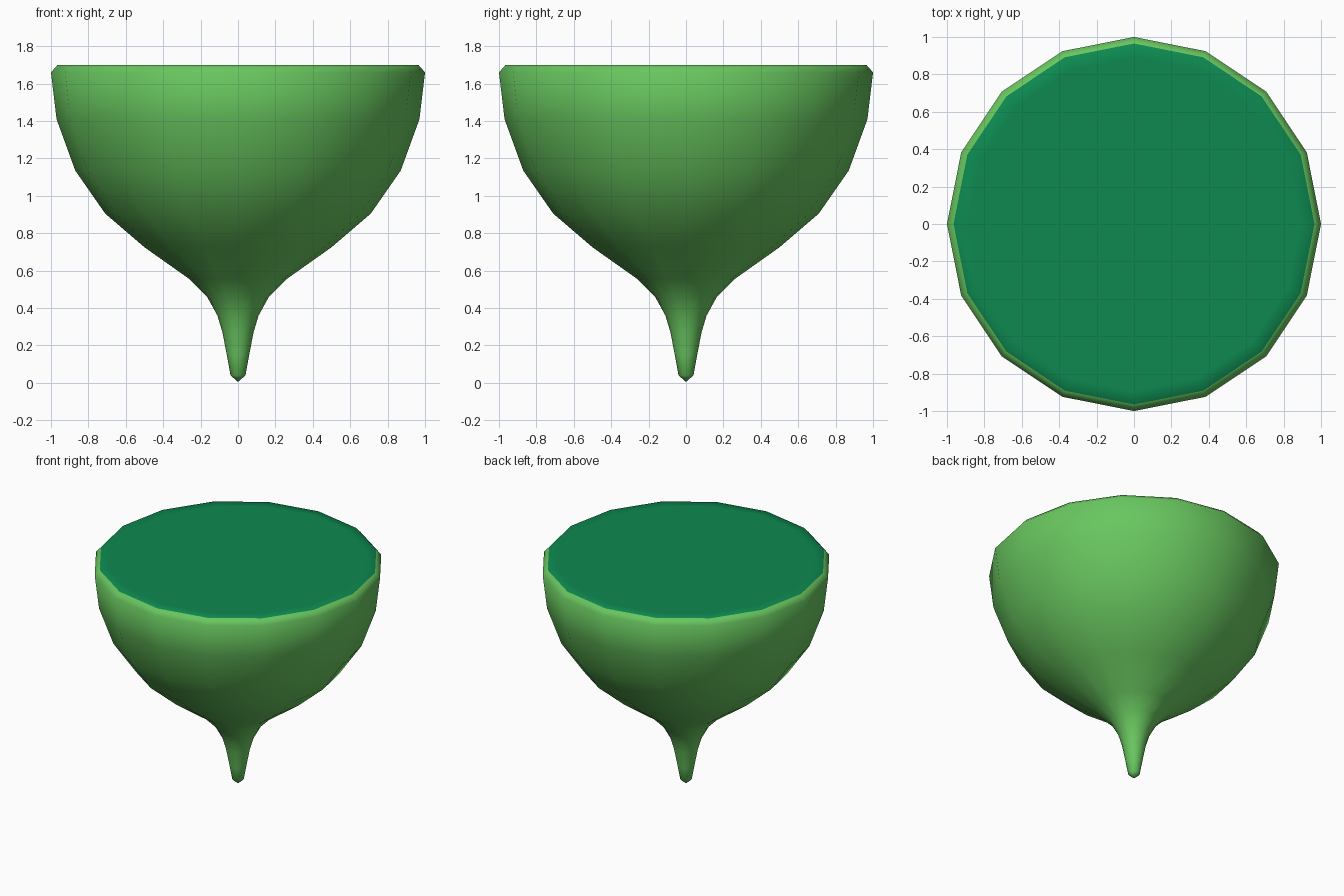
import bpy, bmesh, math

if "Cube" in bpy.data.objects:
    bpy.data.objects.remove(bpy.data.objects["Cube"])

SIDES = 16


def material(name, rgb):
    m = bpy.data.materials.new(name)
    m.diffuse_color = (*rgb, 1)
    m.use_nodes = True
    m.node_tree.nodes["Principled BSDF"].inputs["Base Color"].default_value = m.diffuse_color
    return m


# Half profile (radius, height) from the stem tip up to the flat top
profile = [(0.04, 0.04), (0.06, 0.15), (0.083, 0.27), (0.11, 0.36),
           (0.165, 0.46), (0.26, 0.555), (0.50, 0.725), (0.71, 0.905),
           (0.87, 1.135), (0.97, 1.41), (1.0, 1.66), (0.965, 1.70),
           (0.89, 1.70)]
TOP_RING = 11  # bands from here on are the cut face

bm = bmesh.new()
tip = bm.verts.new((0, 0, 0.005))
rings = []
for r, z in profile:
    rings.append([bm.verts.new((r * math.cos(2 * math.pi * i / SIDES),
                                r * math.sin(2 * math.pi * i / SIDES), z))
                  for i in range(SIDES)])

# Rounded stem tip
for i in range(SIDES):
    bm.faces.new((tip, rings[0][(i + 1) % SIDES], rings[0][i]))

# Bowl skin, bevelled rim and outer band of the top
for k in range(len(rings) - 1):
    a, b = rings[k], rings[k + 1]
    for i in range(SIDES):
        j = (i + 1) % SIDES
        f = bm.faces.new((a[i], a[j], b[j], b[i]))
        f.material_index = 1 if k >= TOP_RING else 0

# Flat dark top
bm.faces.new(rings[-1]).material_index = 1

bmesh.ops.recalc_face_normals(bm, faces=bm.faces)
for f in bm.faces:
    f.smooth = True

mesh = bpy.data.meshes.new("bowl_with_stem")
bm.to_mesh(mesh)
bm.free()
mesh.materials.append(material("light green skin", (0.14, 0.57, 0.115)))
mesh.materials.append(material("dark green top", (0.004, 0.25, 0.08)))
bpy.context.collection.objects.link(bpy.data.objects.new("bowl_with_stem", mesh))
